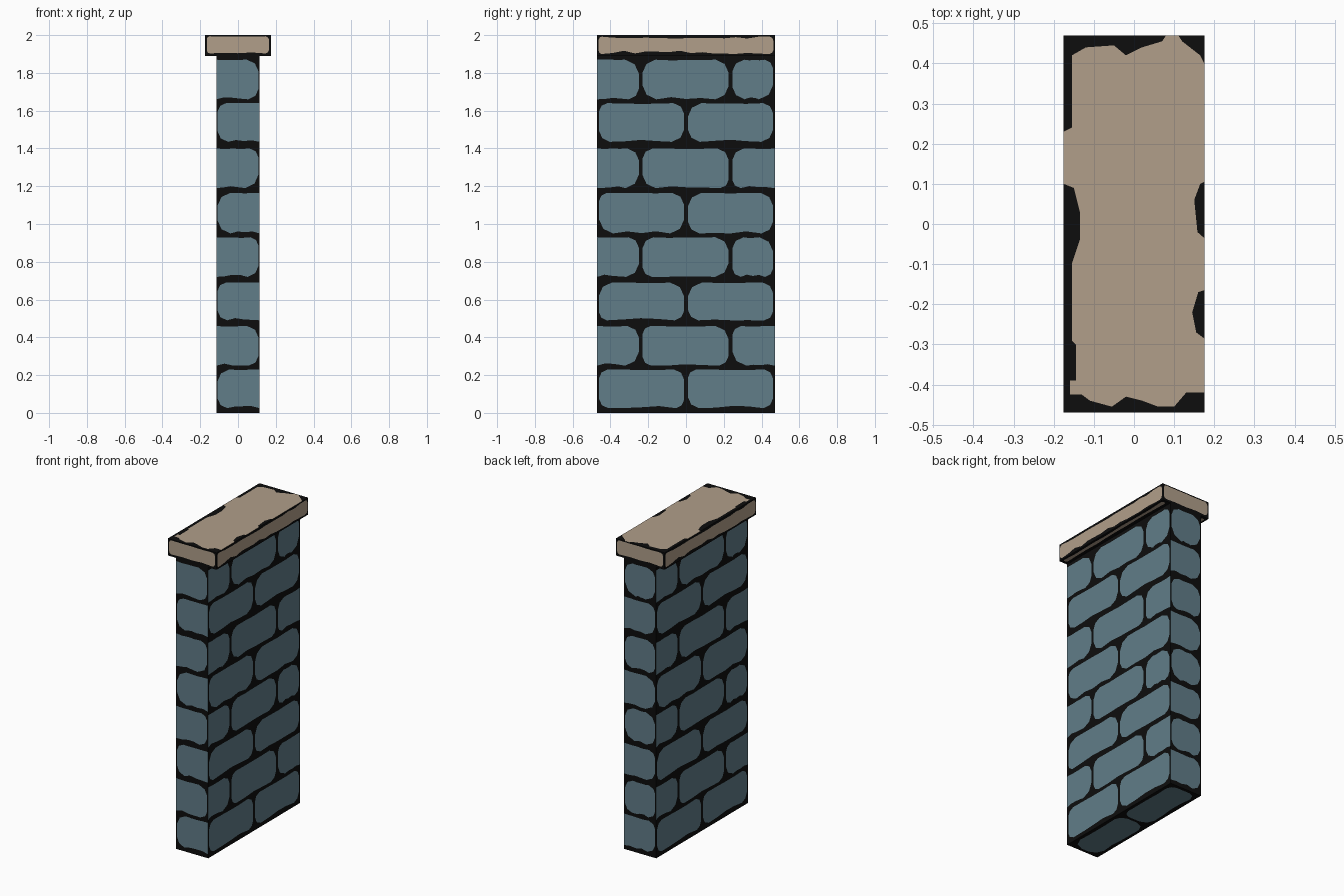
import bpy, bmesh, random
from mathutils import Vector
from mathutils.geometry import delaunay_2d_cdt

if "Cube" in bpy.data.objects:
    bpy.data.objects.remove(bpy.data.objects["Cube"])

random.seed(4)
X, Y, Z = Vector((1, 0, 0)), Vector((0, 1, 0)), Vector((0, 0, 1))
W, D, H = 0.115, 0.47, 1.89      # wall half width, half depth, height
CW, TOP = 0.175, 2.0             # cap half width, top height


def material(name, rgb):
    m = bpy.data.materials.new(name)
    m.diffuse_color = (*rgb, 1)
    m.use_nodes = True
    m.node_tree.nodes["Principled BSDF"].inputs["Base Color"].default_value = m.diffuse_color
    return m


mortar = material("black mortar", (0.004, 0.004, 0.004))
blue = material("blue grey stone", (0.119, 0.205, 0.250))
tan = material("tan stone", (0.440, 0.345, 0.254))


def stone(u0, u1, v0, v1, c, low=0.012, high=0.004, n=3):
    """Stone outline: corner cuts c = (bl, br, tr, tl), slightly wavy long edges."""
    bl, br, tr, tl = c
    pts = []

    def corner(cu, cv, su, sv, r, flip):
        if r == 0:
            pts.append((cu, cv))
            return
        seg = [(cu, cv + sv * r), (cu + su * r * .3, cv + sv * r * .33), (cu + su * r, cv)]
        pts.extend(seg[::-1] if flip else seg)

    def wave(a, b, v, s, amount):
        for i in range(1, n + 1):
            pts.append((a + (b - a) * i / (n + 1), v + s * random.uniform(0, amount)))

    corner(u0, v0, 1, 1, bl, False)
    wave(u0 + bl, u1 - br, v0, 1, low)
    corner(u1, v0, -1, 1, br, True)
    corner(u1, v1, -1, -1, tr, False)
    wave(u1 - tr, u0 + tl, v1, -1, high)
    corner(u0, v1, 1, -1, tl, True)
    return pts


def cuts(left=True, right=True):
    r = lambda on: random.uniform(.04, .075) if on else 0
    return r(left), r(right), r(right), r(left)


def panel(bm, origin, u, v, rect, outlines):
    """Flat face cut into mortar (slot 0) and stones (slot 1)."""
    u0, u1, v0, v1 = rect
    loops = [[(u0, v0), (u1, v0), (u1, v1), (u0, v1)]] + outlines
    pts, faces = [], []
    for loop in loops:
        faces.append(list(range(len(pts), len(pts) + len(loop))))
        pts += [Vector(p) for p in loop]
    verts, _, tris, _, _, src = delaunay_2d_cdt(pts, [], faces, 0, 1e-5)
    vs = [bm.verts.new(origin + u * p.x + v * p.y) for p in verts]
    normal = u.cross(v)
    for t, ids in zip(tris, src):
        f = bm.faces.new([vs[i] for i in t])
        f.normal_update()
        if f.normal.dot(normal) < 0:
            f.normal_flip()
        f.material_index = int(any(i > 0 for i in ids))


def finish(bm, name, mats):
    me = bpy.data.meshes.new(name)
    bm.to_mesh(me)
    bm.free()
    for m in mats:
        me.materials.append(m)
    bpy.context.collection.objects.link(bpy.data.objects.new(name, me))


# Stone courses: bottom and top heights
rows = [(.025, .23), (.25, .46), (.49, .69), (.72, .93),
        (.95, 1.165), (1.19, 1.40), (1.435, 1.64), (1.66, 1.87)]
wide, front, back = [], [], []
for i, (a, b) in enumerate(rows):
    if i % 2 == 0:
        wide += [stone(-.46, -.01, a, b, cuts()), stone(.01, .46, a, b, cuts())]
        front.append(stone(-.108, W, a, b, cuts(True, False)))
        back.append(stone(-W, .108, a, b, cuts(False, True)))
    else:
        edge = .46 if i in (3, 7) else D
        wide += [stone(-D, -.25, a, b, cuts(False, True)),
                 stone(-.23, .225, a, b, cuts()),
                 stone(.245, edge, a, b, cuts(True, edge < D))]
        front.append(stone(-W, .108, a, b, cuts(False, True)))
        back.append(stone(-.108, .108, a, b, cuts()))

# Wall
bm = bmesh.new()
for s in (1, -1):
    panel(bm, X * W * s, Y * s, Z, (-D, D, 0, H), wide)
panel(bm, -Y * D, X, Z, (-W, W, 0, H), front)
panel(bm, Y * D, -X, Z, (-W, W, 0, H), back)
panel(bm, Vector(), Y, X, (-D, D, -W, W),
      [stone(-.45, -.01, -.095, .095, cuts()), stone(.01, .45, -.095, .095, cuts())])
panel(bm, Z * H, X, Y, (-W, W, -D, D), [])
finish(bm, "stone_wall", [mortar, blue])

# Cap slab with a chipped top outline
chipped = [(-.16, -.425), (-.13, -.425), (-.11, -.44), (-.055, -.455), (-.02, -.43),
           (.02, -.44), (.06, -.455), (.1, -.455), (.13, -.42), (CW, -.42), (CW, -.285),
           (.155, -.27), (.145, -.22), (.16, -.17), (CW, -.165), (CW, -.035), (.158, -.02),
           (.15, .06), (.165, .1), (CW, .105), (CW, .40), (.165, .42), (.12, .455),
           (.11, D), (.08, D), (.07, .455), (.02, .44), (-.02, .42), (-.05, .445),
           (-.12, .44), (-.155, .42), (-.155, .24), (-CW, .23), (-CW, .1), (-.15, .09),
           (-.135, .03), (-.135, -.04), (-.155, -.1), (-.155, -.29), (-.145, -.3),
           (-.145, -.39), (-.16, -.39)]
small = (.015, .02, .02, .015)
long_side = stone(-.462, .462, 1.9, 1.992, small, .018, .01, 14)
short_side = stone(-.165, .165, 1.903, 1.994, small, .006, .004, 3)
bm = bmesh.new()
for s in (1, -1):
    panel(bm, X * CW * s, Y * s, Z, (-D, D, H, TOP), [long_side])
    panel(bm, -Y * D * s, X * s, Z, (-CW, CW, H, TOP), [short_side])
panel(bm, Z * TOP, X, Y, (-CW, CW, -D, D), [chipped])
panel(bm, Z * H, Y, X, (-D, D, -CW, CW),
      [stone(-.45, .45, a, a + .028, (.01,) * 4, .006, .006, 9) for a in (-.163, .135)])
finish(bm, "cap_slab", [mortar, tan])
